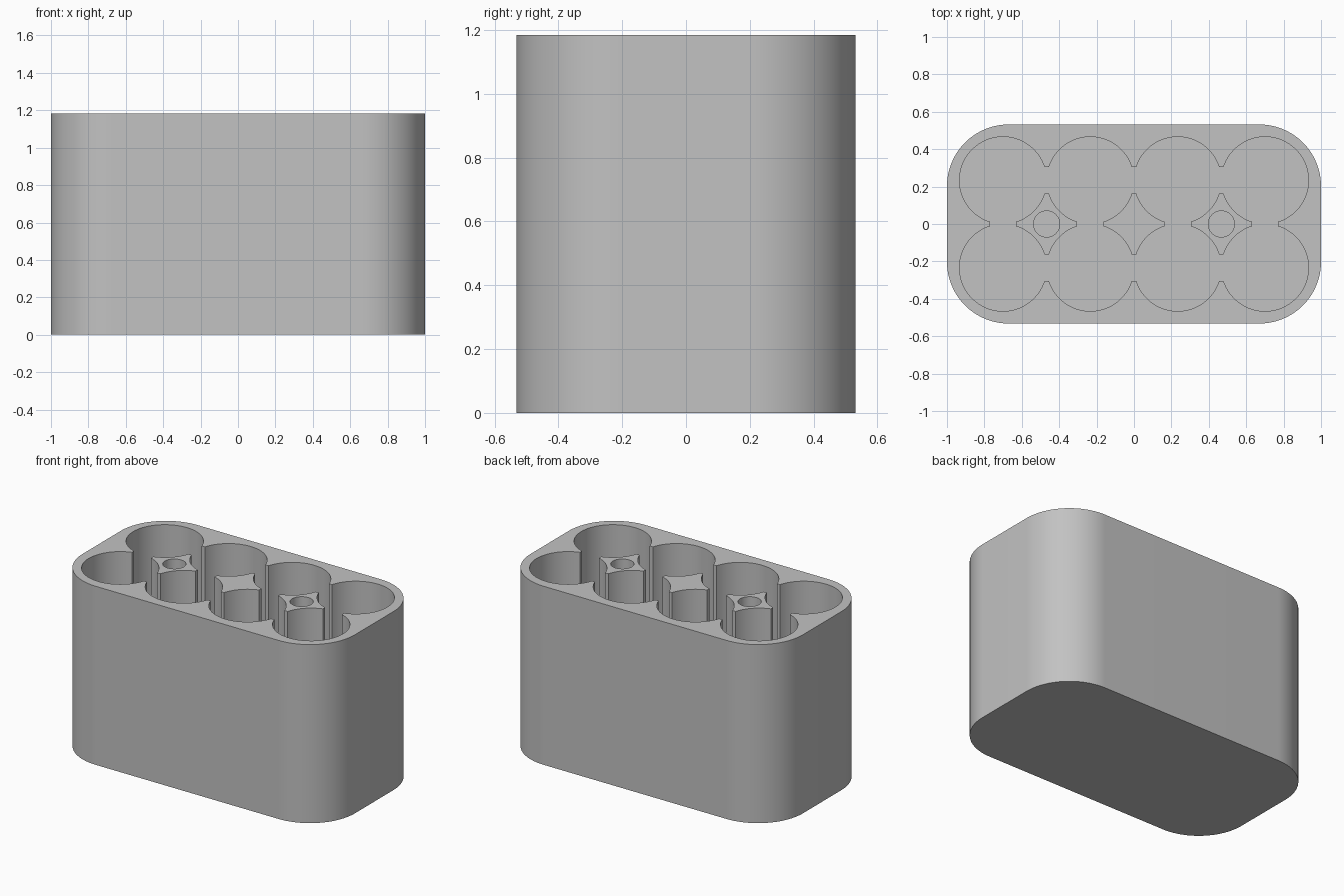
import bpy, bmesh, math
from mathutils import Matrix

if "Cube" in bpy.data.objects:
    bpy.data.objects.remove(bpy.data.objects["Cube"], do_unlink=True)

HEIGHT, FLOOR, HOLE_FLOOR = 1.184, 0.065, 0.5
HALF_X, HALF_Y, CORNER = 1.0, 0.532, 0.33
HALF_PITCH, WELL_R = 0.2335, 0.2325       # well grid half spacing and radius
SLOT, HOLE_R = 0.07, 0.07                 # half width of slots joining wells
GAP = math.degrees(math.asin(SLOT / WELL_R))


def arc(cx, cy, r, start, end, steps=32):
    angles = [math.radians(start + (end - start) * i / steps) for i in range(steps + 1)]
    return [(cx + r * math.cos(a), cy + r * math.sin(a)) for a in angles]


def half_turn(points):
    return points + [(-x, -y) for x, y in points]


# Rounded outer outline
cx, cy = HALF_X - CORNER, HALF_Y - CORNER
outline = half_turn(arc(cx, cy, CORNER, 0, 90) + arc(-cx, cy, CORNER, 90, 180))

# Scalloped pocket outline around the eight joined wells
P = HALF_PITCH
pocket = half_turn(
    arc(3 * P, P, WELL_R, GAP - 90, 180 - GAP, 64)
    + arc(P, P, WELL_R, GAP, 180 - GAP)
    + arc(-P, P, WELL_R, GAP, 180 - GAP)
    + arc(-3 * P, P, WELL_R, GAP, 270 - GAP, 64))


# Four-pointed pillar between each group of four wells
def pillar(px):
    points = []
    for turn in range(4):
        a = math.radians(45 + 90 * turn)
        wx, wy = px + P * math.sqrt(2) * math.cos(a), P * math.sqrt(2) * math.sin(a)
        points += arc(wx, wy, WELL_R, 270 - GAP + 90 * turn, 180 + GAP + 90 * turn, 16)
    return points


pillars = [pillar(x) for x in (-2 * P, 0, 2 * P)]
holes = [arc(x, 0, HOLE_R, 0, 360, 32)[:-1] for x in (-2 * P, 2 * P)]

bm = bmesh.new()


def cap(loops, z):
    """Flat face bounded by the first loop, with the others cut out."""
    edges = []
    for loop in loops:
        verts = [bm.verts.new((x, y, z)) for x, y in loop]
        edges += [bm.edges.new((verts[i - 1], verts[i])) for i in range(len(verts))]
    bmesh.ops.triangle_fill(bm, edges=edges, use_beauty=True, normal=(0, 0, 1))


def wall(loop, low, high):
    bottom = [bm.verts.new((x, y, low)) for x, y in loop]
    top = [bm.verts.new((x, y, high)) for x, y in loop]
    for i in range(len(loop)):
        bm.faces.new((bottom[i - 1], bottom[i], top[i], top[i - 1]))


# Shell: base, outside wall and rim
cap([outline], 0)
wall(outline, 0, HEIGHT)
cap([outline, pocket], HEIGHT)

# Inside of the wells
wall(pocket, FLOOR, HEIGHT)
cap([pocket] + pillars, FLOOR)

# Pillars, the outer two with screw holes
for shape, bores in zip(pillars, ([holes[0]], [], [holes[1]])):
    wall(shape, FLOOR, HEIGHT)
    cap([shape] + bores, HEIGHT)
for hole in holes:
    wall(hole, HOLE_FLOOR, HEIGHT)
    cap([hole], HOLE_FLOOR)

bmesh.ops.remove_doubles(bm, verts=bm.verts[:], dist=0.0001)
bmesh.ops.recalc_face_normals(bm, faces=bm.faces[:])

mesh = bpy.data.meshes.new("battery_holder")
bm.to_mesh(mesh)
bm.free()
holder = bpy.data.objects.new("battery_holder", mesh)
bpy.context.collection.objects.link(holder)

# Plain grey plastic
grey = bpy.data.materials.new("grey_plastic")
grey.use_nodes = True
colour = (0.54, 0.54, 0.54, 1)
grey.diffuse_color = colour
for node in grey.node_tree.nodes:
    if node.type == "BSDF_PRINCIPLED":
        node.inputs["Base Color"].default_value = colour
mesh.materials.append(grey)

bpy.ops.object.select_all(action="DESELECT")
holder.select_set(True)
bpy.context.view_layer.objects.active = holder
bpy.ops.object.shade_smooth_by_angle(angle=math.radians(30))
